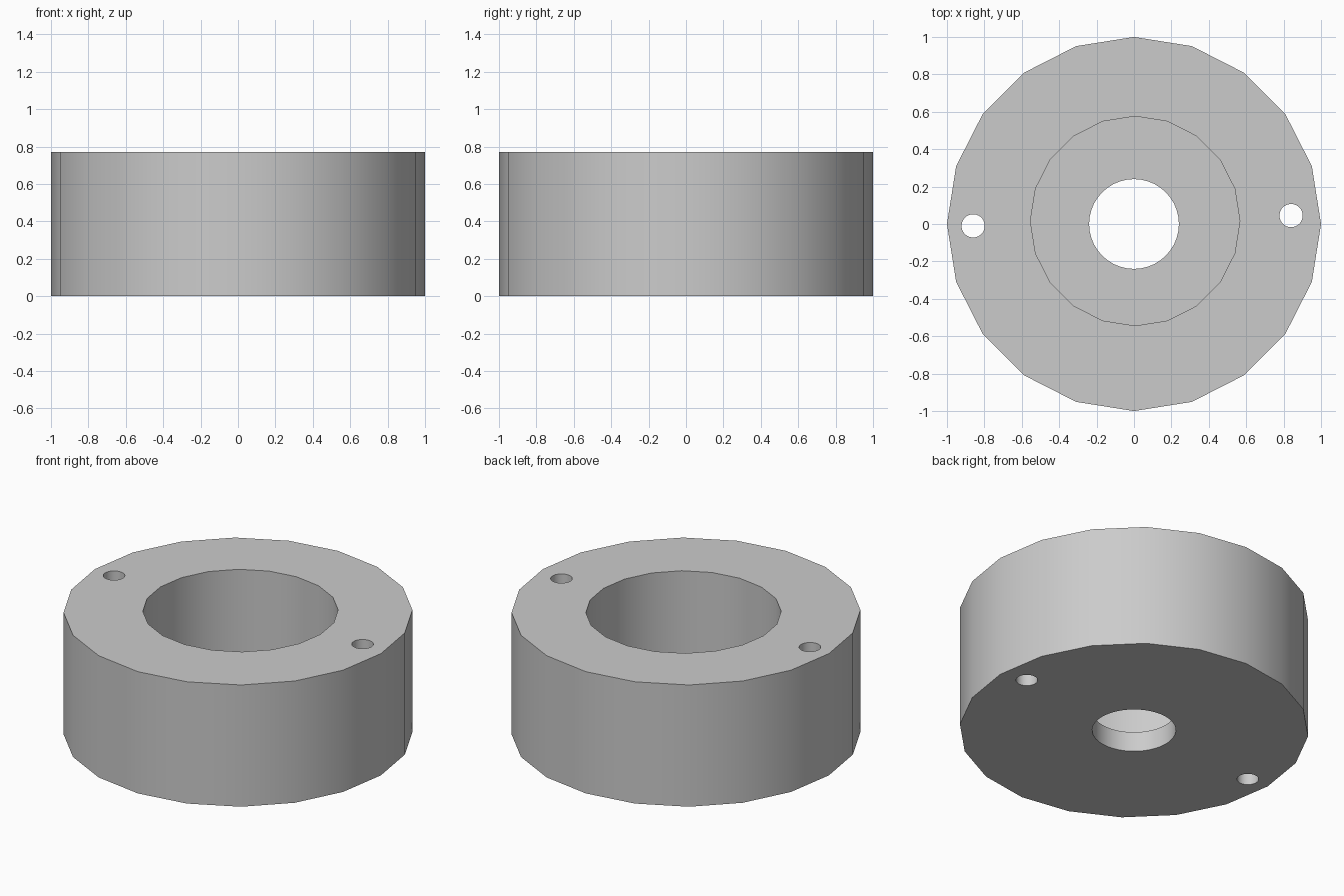
import bpy
import math

if "Cube" in bpy.data.objects:
    bpy.data.objects.remove(bpy.data.objects["Cube"], do_unlink=True)

HEIGHT = 0.77
FLOOR = 0.126

grey = bpy.data.materials.new("plain grey")
grey.use_nodes = True
colour = (0.6, 0.6, 0.6, 1)
grey.diffuse_color = colour
grey.node_tree.nodes["Principled BSDF"].inputs["Base Color"].default_value = colour


def cylinder(name, x, y, radius, bottom, top, sides):
    bpy.ops.mesh.primitive_cylinder_add(
        vertices=sides, radius=radius, depth=top - bottom,
        location=(x, y, (bottom + top) / 2))
    obj = bpy.context.object
    obj.name = name
    obj.data.materials.append(grey)
    return obj


def cut(target, cutter):
    mod = target.modifiers.new(cutter.name, "BOOLEAN")
    mod.operation = "DIFFERENCE"
    mod.solver = "EXACT"
    mod.object = cutter
    bpy.ops.object.select_all(action="DESELECT")
    bpy.context.view_layer.objects.active = target
    target.select_set(True)
    bpy.ops.object.modifier_apply(modifier=mod.name)
    bpy.data.objects.remove(cutter, do_unlink=True)


# Faceted round body
body = cylinder("round_housing", 0, 0, 1, 0, HEIGHT, 20)

# Wide recess from the top, down to a thin floor
cut(body, cylinder("recess", 0.006, 0.016, 0.56, FLOOR, HEIGHT + 0.2, 20))

# Through holes: central bore and two screw holes
for name, x, y, radius in (("centre_bore", 0, 0, 0.24),
                           ("left_screw_hole", 0.84, 0.045, 0.062),
                           ("right_screw_hole", -0.86, -0.01, 0.062)):
    cut(body, cylinder(name, x, y, radius, -0.2, HEIGHT + 0.2, 40))

# Smooth walls, sharp rims
bpy.context.view_layer.objects.active = body
body.select_set(True)
bpy.ops.object.shade_smooth_by_angle(angle=math.radians(30))
